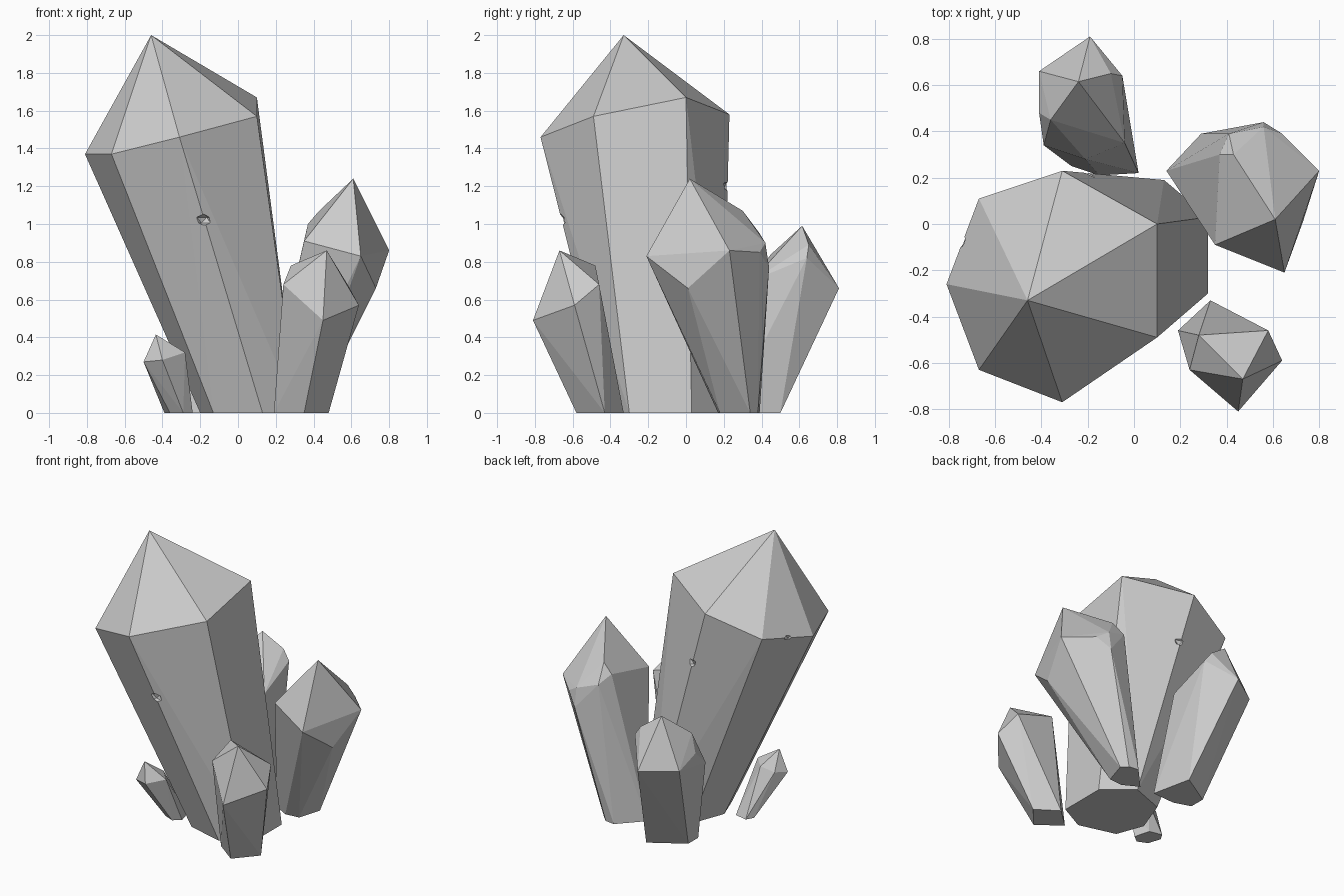
import bpy
import bmesh
from mathutils import Vector

default_cube = bpy.data.objects.get("Cube")
if default_cube:
    bpy.data.objects.remove(default_cube, do_unlink=True)

# Single flat stone colour
stone = bpy.data.materials.new("grey_crystal")
stone.use_nodes = True
stone.diffuse_color = (0.6, 0.6, 0.6, 1)
stone.node_tree.nodes["Principled BSDF"].inputs["Base Color"].default_value = stone.diffuse_color


def finish_object(name, bm):
    """Turn a bmesh into a flat shaded object in the scene."""
    bmesh.ops.recalc_face_normals(bm, faces=bm.faces)
    mesh = bpy.data.meshes.new(name)
    bm.to_mesh(mesh)
    bm.free()
    mesh.materials.append(stone)
    obj = bpy.data.objects.new(name, mesh)
    bpy.context.collection.objects.link(obj)
    return obj


def crystal(name, tip, shoulder, foot):
    """Faceted shard: a flat foot outline, a shoulder ring and a pointed tip."""
    bm = bmesh.new()
    points = [tip] + shoulder + [(x, y, 0) for x, y in foot]
    for point in points:
        bm.verts.new(point)
    hull = bmesh.ops.convex_hull(bm, input=bm.verts)
    unused = {v for v in hull["geom_interior"] + hull["geom_unused"]
              if isinstance(v, bmesh.types.BMVert)}
    bmesh.ops.delete(bm, geom=list(unused), context="VERTS")
    # Merge nearly flat neighbours into broad facets
    bmesh.ops.dissolve_limit(bm, angle_limit=0.03, verts=bm.verts, edges=bm.edges)
    return finish_object(name, bm)


def nick(target, centre, size):
    """Chip a small wedge out of an edge."""
    bm = bmesh.new()
    bmesh.ops.create_icosphere(bm, subdivisions=1, radius=size)
    bmesh.ops.scale(bm, vec=(1, 1, 0.7), verts=bm.verts)
    bmesh.ops.translate(bm, vec=Vector(centre), verts=bm.verts)
    cutter = finish_object("nick_cutter", bm)
    cutter.hide_render = True
    modifier = target.modifiers.new("nick", "BOOLEAN")
    modifier.operation = "DIFFERENCE"
    modifier.solver = "EXACT"
    modifier.object = cutter
    bpy.context.view_layer.objects.active = target
    bpy.ops.object.modifier_apply(modifier=modifier.name)
    bpy.data.objects.remove(cutter, do_unlink=True)


# Tall leaning seven sided crystal
main_crystal = crystal(
    "main_crystal",
    tip=(-.46, -.33, 2),
    shoulder=[(-.81, -.26, 1.37), (-.67, -.63, 1.37), (-.31, -.77, 1.46),
              (.1, -.49, 1.57), (.1, 0, 1.67), (-.31, .23, 1.58), (-.67, .11, 1.45)],
    foot=[(-.2, -.14), (-.13, -.33), (.13, -.4), (.32, -.3),
          (.32, .03), (.13, .19), (-.11, .1)],
)

# Chipped spots along its edges
nick(main_crystal, (-.18, -.67, 1.02), .05)
nick(main_crystal, (-.19, .24, 1.2), .05)
nick(main_crystal, (-.76, -.07, 1.41), .04)

# Broad crystal leaning outward on the model's left
crystal(
    "side_crystal",
    tip=(.61, .02, 1.24),
    shoulder=[(.35, -.09, .91), (.65, -.21, .83), (.73, .01, .66), (.8, .23, .86),
              (.64, .39, .85), (.56, .44, .77), (.56, .42, .9), (.41, .39, .95),
              (.37, .3, 1), (.43, .3, 1.07)],
    foot=[(.14, .23), (.25, .17), (.35, .18), (.4, .34), (.36, .38), (.29, .39)],
)

# Short crystal at the front
crystal(
    "front_crystal",
    tip=(.47, -.67, .86),
    shoulder=[(.24, -.63, .68), (.45, -.81, .49), (.64, -.59, .57),
              (.58, -.46, .68), (.28, -.48, .78)],
    foot=[(.19, -.46), (.35, -.58), (.48, -.43), (.33, -.33)],
)

# Blunt crystal at the back
crystal(
    "back_crystal",
    tip=(-.24, .615, .99),
    shoulder=[(-.41, .66, .66), (-.19, .81, .66), (-.05, .64, .82), (-.1, .65, .89),
              (-.36, .45, .84), (-.41, .48, .72), (-.39, .34, .6), (-.21, .28, .62),
              (-.04, .35, .7)],
    foot=[(-.04, .5), (-.27, .36), (-.27, .25), (-.15, .21), (.02, .22)],
)

# Tiny crystal beside the tall one
crystal(
    "small_crystal",
    tip=(-.435, -.42, .415),
    shoulder=[(-.5, -.42, .27), (-.4, -.46, .28), (-.28, -.4, .32),
              (-.37, -.3, .32), (-.46, -.33, .29)],
    foot=[(-.36, -.29), (-.29, -.32), (-.24, -.28), (-.27, -.17), (-.36, -.15), (-.39, -.2)],
)
